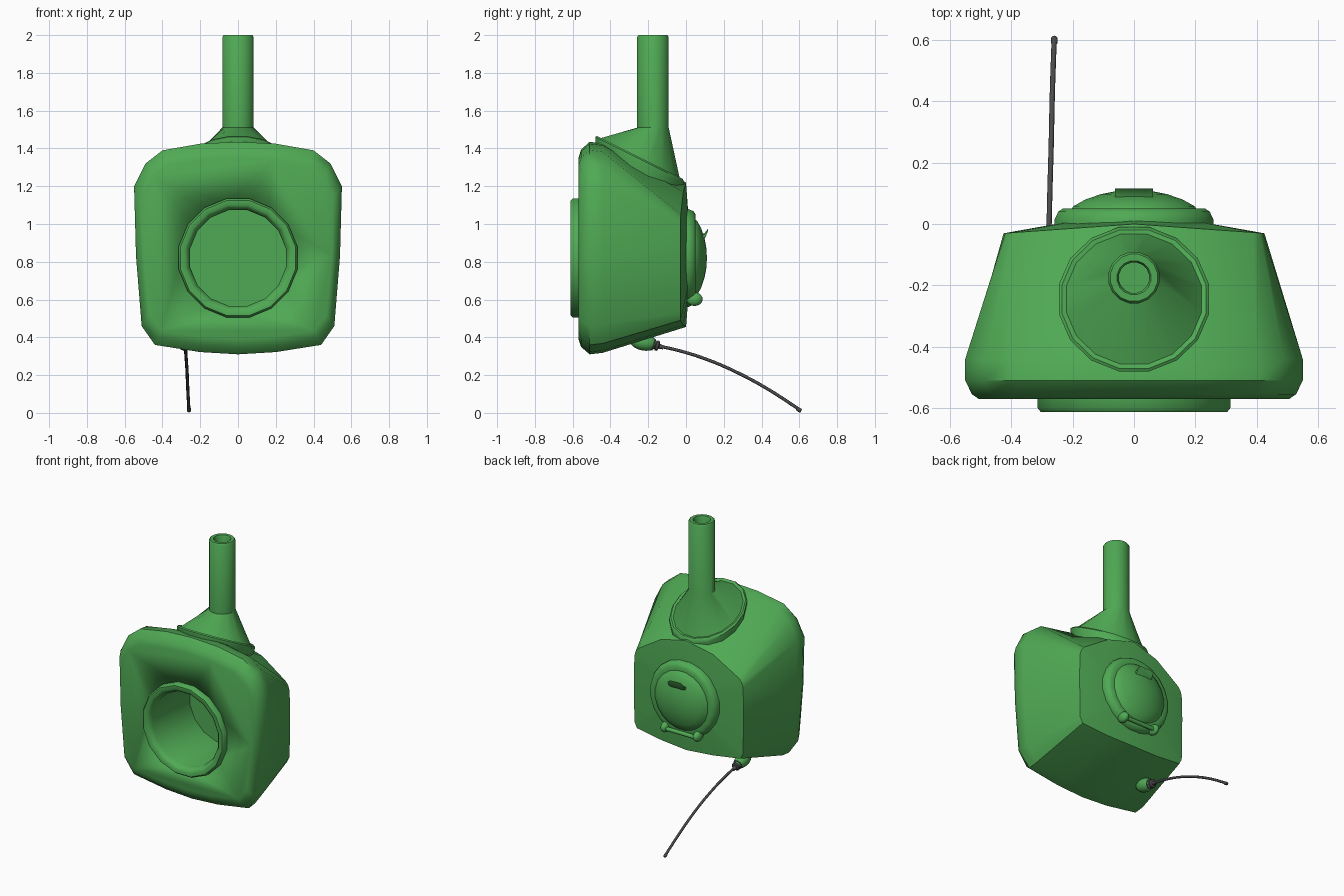
import bpy, bmesh, math
from mathutils import Vector, Matrix

if "Cube" in bpy.data.objects:
    bpy.data.objects.remove(bpy.data.objects["Cube"])


def material(name, rgb):
    m = bpy.data.materials.new(name)
    m.diffuse_color = (*rgb, 1)
    m.use_nodes = True
    m.node_tree.nodes["Principled BSDF"].inputs["Base Color"].default_value = m.diffuse_color
    return m


GREEN = material("green_paint", (0.08, 0.40, 0.09))
DARK = material("dark_rubber", (0.07, 0.07, 0.075))


def finish(ob, mat, angle=40):
    ob.data.materials.append(mat)
    bpy.ops.object.select_all(action='DESELECT')
    bpy.context.view_layer.objects.active = ob
    ob.select_set(True)
    bpy.ops.object.shade_smooth_by_angle(angle=math.radians(angle))
    return ob


def loft(name, rings, mat=GREEN, angle=40):
    """Skin a list of equally long closed rings and cap both ends."""
    bm = bmesh.new()
    rows = [[bm.verts.new(p) for p in r] for r in rings]
    n = len(rows[0])
    for a, b in zip(rows, rows[1:]):
        for i in range(n):
            j = (i + 1) % n
            bm.faces.new((a[i], a[j], b[j], b[i]))
    bm.faces.new(rows[0])
    bm.faces.new(rows[-1])
    bmesh.ops.recalc_face_normals(bm, faces=bm.faces)
    me = bpy.data.meshes.new(name)
    bm.to_mesh(me)
    bm.free()
    ob = bpy.data.objects.new(name, me)
    bpy.context.collection.objects.link(ob)
    return finish(ob, mat, angle)


def lathe(name, profile, origin, axis, mat=GREEN, n=16, angle=40):
    """Turn (radius, height) points about an axis through origin."""
    rot = Vector((0, 0, 1)).rotation_difference(Vector(axis)).to_matrix()
    rings = [[Vector(origin) + rot @ Vector((r * math.cos(t), r * math.sin(t), h))
              for t in (2 * math.pi * (i + .5) / n for i in range(n))]
             for r, h in profile]
    return loft(name, rings, mat, angle)


def ellipsoid(name, loc, size, tilt=0):
    bpy.ops.mesh.primitive_uv_sphere_add(segments=16, ring_count=10, location=loc)
    ob = bpy.context.object
    ob.name = name
    ob.scale = size
    ob.rotation_euler.x = tilt
    return finish(ob, GREEN, 60)


# Body: mirrored half outlines lofted from front to back
def outline(half, y, bulge=0, k=(1, 1)):
    pts = half + [(-x, z) for x, z in half[-2:0:-1]]
    return [(x * k[0], y + bulge * (1 - abs(x) / .42), .86 + (z - .86) * k[1])
            for x, z in pts]


wide = [(0, 1.435), (.2, 1.425), (.40, 1.39), (.49, 1.32), (.55, 1.20),
        (.54, .83), (.51, .46), (.44, .36), (.2, .322), (0, .31)]
back = [(0, 1.22), (.2, 1.17), (.39, 1.05), (.41, 1.025), (.42, .99),
        (.425, .83), (.42, .53), (.40, .49), (.2, .465), (0, .455)]
body = loft("body", [outline(wide, -.57, 0, (.92, .85)),
                     outline(wide, -.555, 0, (.96, .93)),
                     outline(wide, -.51),
                     outline(wide, -.44, 0, (1, .985)),
                     outline(back, -.03, .03),
                     outline([(x * .5, .82 + (z - .82) * .5) for x, z in back], 0, .015)])

# Firebox bore cut into the body
cutter = lathe("bore_cutter", [(.29, 0), (.29, .54)], (0, -.70, .82), (0, 1, 0))
mod = body.modifiers.new("bore", 'BOOLEAN')
mod.operation = 'DIFFERENCE'
mod.solver = 'EXACT'
mod.object = cutter
bpy.context.view_layer.objects.active = body
bpy.ops.object.modifier_apply(modifier="bore")
bpy.data.objects.remove(cutter)

# Front collar with the lined bore
lathe("front_collar", [(.295, -.16), (.295, -.55), (.32, -.55), (.32, -.60), (.31, -.612),
                       (.285, -.612), (.27, -.60), (.258, -.575), (.258, -.17)],
      (0, 0, .82), (0, 1, 0))


# Chimney: slanted flange and funnel running into an open pipe
def slanted(r, lift):
    return [(r * math.cos(t), -.245 + r * .96 * math.sin(t),
             1.335 - r * .96 * math.sin(t) * .5 + lift)
            for t in (2 * math.pi * (i + .5) / 16 for i in range(16))]


def level(r, z):
    return [(r * math.cos(t), -.175 + r * math.sin(t), z)
            for t in (2 * math.pi * (i + .5) / 16 for i in range(16))]


loft("chimney", [slanted(.235, -.09), slanted(.25, -.01), slanted(.25, .008),
                 slanted(.24, .018), slanted(.225, .012), level(.085, 1.51),
                 level(.085, 1.99), level(.078, 2.0), level(.056, 2.0),
                 level(.05, 1.985), level(.05, 1.40)], angle=35)

# Round back door with domed centre
lathe("back_door", [(.26, -.04), (.262, .015), (.25, .04), (.235, .05), (.205, .05),
                    (.20, .058), (.16, .08), (.11, .097), (.06, .107), (.015, .11)],
      (0, 0, .82), (0, 1, 0), n=20)

# Door handle lip
lip = [(.075, .90), (.10, .925), (.116, .975), (.098, .95), (.075, .945)]
loft("door_handle", [[(x, y, .935 + (z - .935) * s) for y, z in lip]
                     for x, s in ((-.062, .6), (-.04, 1), (.04, 1), (.062, .6))])

# Door hinge: two knuckles and a pin
for s in (-1, 1):
    ellipsoid("hinge_knuckle", (.125 * s, .045, .602), (.028, .043, .036))
lathe("hinge_pin", [(.014, -.12), (.014, .12)], (0, .06, .597), (1, 0, 0), n=10)

# Cable socket, gland and cable
ellipsoid("cable_socket", (-.28, -.225, .375), (.045, .075, .045), -.2)
lathe("cable_gland", [(.02, 0), (.033, .005), (.033, .018), (.022, .021), (.022, .028),
                      (.028, .03), (.028, .042), (.014, .047), (.011, .07)],
      (-.28, -.187, .366), (0, .96, -.28), DARK, n=12)
cu = bpy.data.curves.new("cable", 'CURVE')
cu.dimensions = '3D'
cu.bevel_depth = .0085
cu.bevel_resolution = 2
cu.resolution_u = 4
cu.use_fill_caps = True
path = [(-.28, -.16, .358), (-.277, -.02, .325), (-.274, .11, .283), (-.27, .25, .224),
        (-.266, .43, .128), (-.26, .603, .016)]
sp = cu.splines.new('BEZIER')
sp.bezier_points.add(len(path) - 1)
for p, co in zip(sp.bezier_points, path):
    p.co = co
    p.handle_left_type = p.handle_right_type = 'AUTO'
cable = bpy.data.objects.new("cable", cu)
bpy.context.collection.objects.link(cable)
bpy.ops.object.select_all(action='DESELECT')
bpy.context.view_layer.objects.active = cable
cable.select_set(True)
bpy.ops.object.convert(target='MESH')
finish(bpy.context.object, DARK, 60)

# Cable end tip
lathe("cable_tip", [(.007, -.02), (.011, -.015), (.011, .003), (.007, .008)],
      (-.26, .603, .0135), (0, .85, -.53), DARK, n=10)
